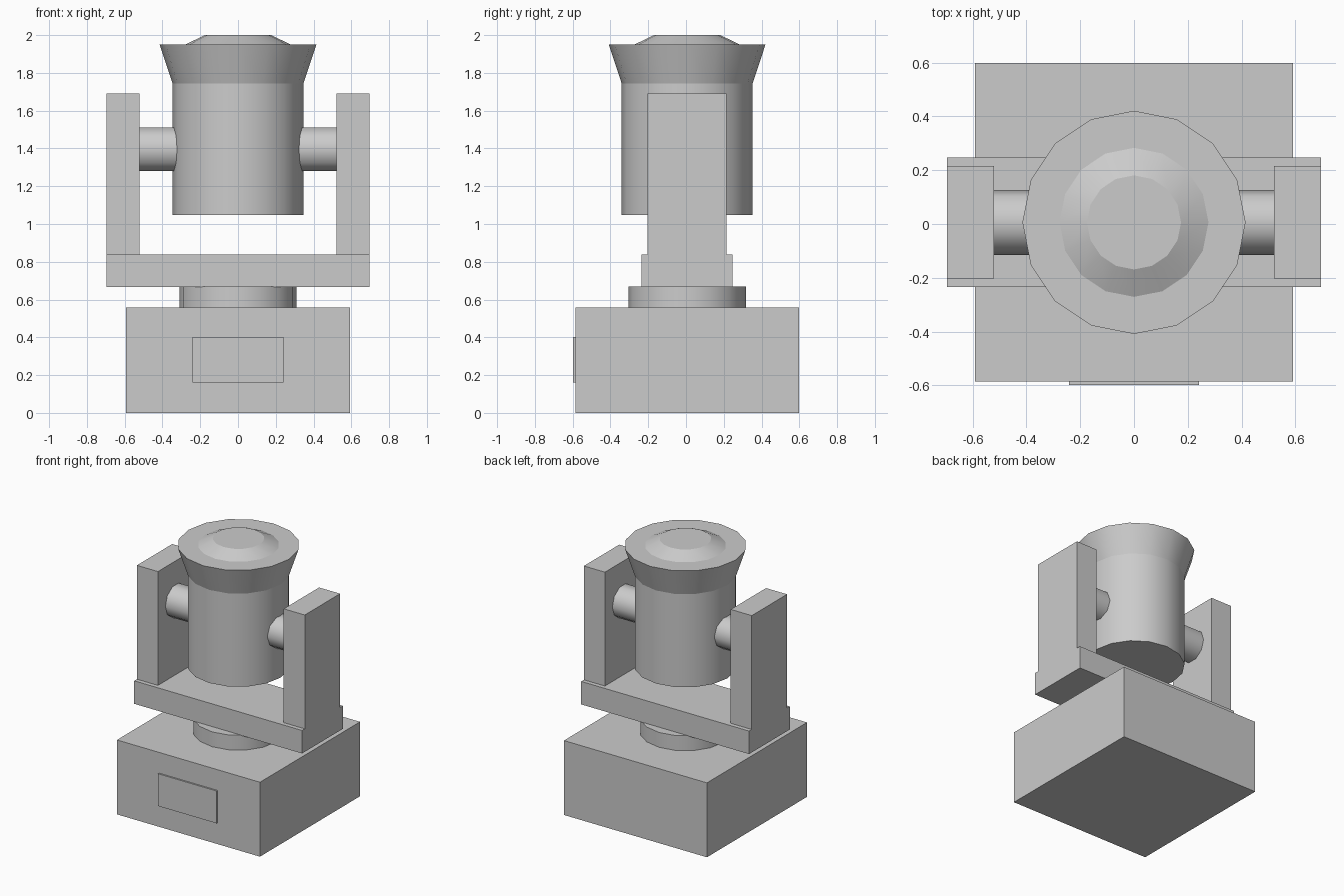
import bpy
import bmesh
import math
from mathutils import Matrix

cube = bpy.data.objects.get("Cube")
if cube:
    bpy.data.objects.remove(cube, do_unlink=True)

AXIS_Y = 0.006  # the front panel pushes the turning axis slightly back

grey = bpy.data.materials.new("light_grey")
grey.use_nodes = True
grey.diffuse_color = (0.6, 0.6, 0.6, 1)
grey.node_tree.nodes["Principled BSDF"].inputs["Base Color"].default_value = (0.6, 0.6, 0.6, 1)


def add_object(name, bm):
    mesh = bpy.data.meshes.new(name)
    bm.to_mesh(mesh)
    bm.free()
    mesh.materials.append(grey)
    obj = bpy.data.objects.new(name, mesh)
    bpy.context.collection.objects.link(obj)
    return obj


def box(name, x, y, z):
    """Box from (low, high) ranges on each axis."""
    bm = bmesh.new()
    ranges = (x, y, z)
    size = Matrix.Diagonal([hi - lo for lo, hi in ranges] + [1])
    centre = Matrix.Translation([(lo + hi) / 2 for lo, hi in ranges])
    bmesh.ops.create_cube(bm, size=1, matrix=centre @ size)
    return add_object(name, bm)


def frustum(name, r1, r2, depth, matrix, sides=16, angle=30):
    """Smooth-sided round part with crisp rims."""
    bm = bmesh.new()
    bmesh.ops.create_cone(bm, cap_ends=True, segments=sides, radius1=r1,
                          radius2=r2, depth=depth, matrix=matrix)
    obj = add_object(name, bm)
    bpy.ops.object.select_all(action="DESELECT")
    obj.select_set(True)
    bpy.context.view_layer.objects.active = obj
    bpy.ops.object.shade_smooth_by_angle(angle=math.radians(angle))
    return obj


def upright(name, r1, r2, low, high, angle=30):
    place = Matrix.Translation((0, AXIS_Y, (low + high) / 2))
    return frustum(name, r1, r2, high - low, place, angle=angle)


def around_axis(half):
    return (AXIS_Y - half, AXIS_Y + half)


# Base with its front panel
box("base", (-0.592, 0.592), around_axis(0.592), (0, 0.557))
box("front_panel", (-0.242, 0.242), (-0.598, -0.57), (0.16, 0.402))

# Turntable and yoke
upright("turntable", 0.311, 0.311, 0.55, 0.668)
box("yoke_beam", (-0.695, 0.695), around_axis(0.241), (0.666, 0.838))

# Yoke arms and the pivots that carry the head
for side, sign in (("left", 1), ("right", -1)):
    box(side + "_arm", sorted((sign * 0.521, sign * 0.695)),
        around_axis(0.209), (0.836, 1.69))
    place = Matrix.Translation((sign * 0.4, AXIS_Y, 1.395)) @ Matrix.Rotation(math.pi / 2, 4, "Y")
    frustum(side + "_pivot", 0.121, 0.121, 0.26, place, sides=10, angle=40)

# Head: barrel, flared rim and low cap
upright("head_barrel", 0.347, 0.347, 1.048, 1.745)
upright("head_rim", 0.347, 0.415, 1.745, 1.951)
upright("head_cap", 0.277, 0.175, 1.951, 2.0, angle=15)
